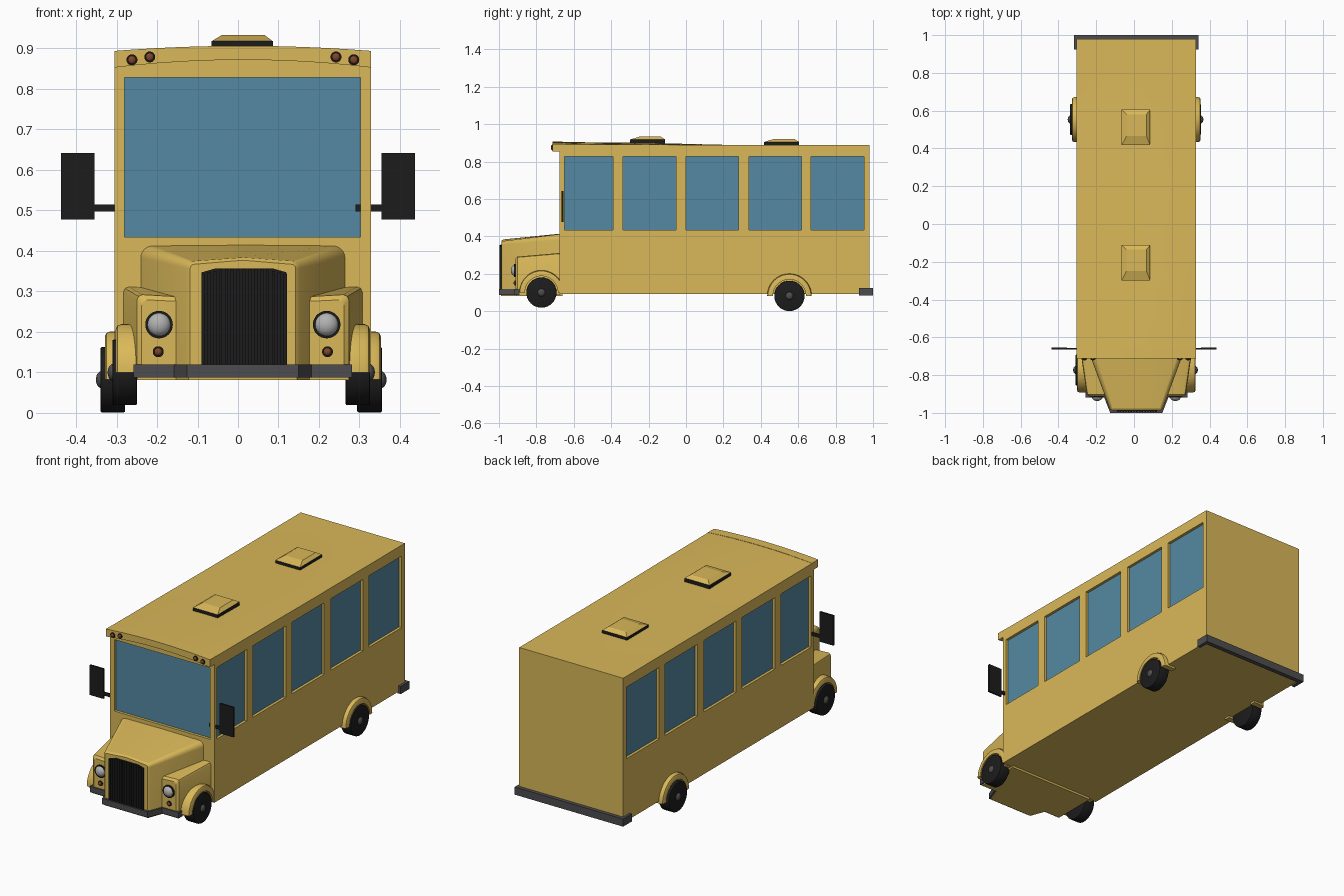
import bpy, bmesh, math
from mathutils import Matrix

if "Cube" in bpy.data.objects:
    bpy.data.objects.remove(bpy.data.objects["Cube"])

CX = 0.012  # body centre line


def material(name, *rgb):
    m = bpy.data.materials.new(name)
    m.diffuse_color = (*rgb, 1)
    m.use_nodes = True
    m.node_tree.nodes["Principled BSDF"].inputs["Base Color"].default_value = m.diffuse_color
    return m


YELLOW = material("yellow_paint", 0.70, 0.48, 0.10)
GLASS = material("blue_glass", 0.09, 0.25, 0.36)
BLACK = material("black_rubber", 0.012, 0.012, 0.012)
DARK = material("dark_grey", 0.075, 0.075, 0.08)
METAL = material("lamp_grey", 0.45, 0.45, 0.45)
AMBER = material("marker_red", 0.22, 0.06, 0.025)


def finish(name, bm, mat, smooth=30):
    bmesh.ops.recalc_face_normals(bm, faces=bm.faces)
    me = bpy.data.meshes.new(name)
    bm.to_mesh(me)
    bm.free()
    ob = bpy.data.objects.new(name, me)
    bpy.context.collection.objects.link(ob)
    me.materials.append(mat)
    if smooth:
        bpy.ops.object.select_all(action='DESELECT')
        ob.select_set(True)
        bpy.context.view_layer.objects.active = ob
        bpy.ops.object.shade_smooth_by_angle(angle=math.radians(smooth))
    return ob


def loft(name, sections, mat, smooth=30):
    bm = bmesh.new()
    rings = [[bm.verts.new(p) for p in s] for s in sections]
    n = len(rings[0])
    for a, b in zip(rings, rings[1:]):
        for i in range(n):
            j = (i + 1) % n
            bm.faces.new((a[i], a[j], b[j], b[i]))
    bm.faces.new(rings[0])
    bm.faces.new(rings[-1])
    return finish(name, bm, mat, smooth)


def boxes(name, spans, mat):
    bm = bmesh.new()
    for x0, x1, y0, y1, z0, z1 in spans:
        m = Matrix.Translation(((x0 + x1) / 2, (y0 + y1) / 2, (z0 + z1) / 2))
        bmesh.ops.create_cube(bm, size=1, matrix=m @ Matrix.Diagonal((x1 - x0, y1 - y0, z1 - z0, 1)))
    return finish(name, bm, mat, 0)


def rect(x0, x1, y0, y1, z):
    return [(x0, y0, z), (x1, y0, z), (x1, y1, z), (x0, y1, z)]


def disc(name, loc, r, depth, axis, mat, bevel=0.0):
    bm = bmesh.new()
    rot = Matrix.Rotation(math.pi / 2, 4, 'Y' if axis == 'X' else 'X')
    bmesh.ops.create_cone(bm, cap_ends=True, segments=32, radius1=r, radius2=r,
                          depth=depth, matrix=Matrix.Translation(loc) @ rot)
    if bevel:
        rim = [e for e in bm.edges if any(len(f.verts) > 4 for f in e.link_faces)]
        bmesh.ops.bevel(bm, geom=rim, offset=bevel, segments=2, affect='EDGES', profile=0.5)
    return finish(name, bm, mat)


def dome(name, loc, size, mat):
    bm = bmesh.new()
    bmesh.ops.create_uvsphere(bm, u_segments=24, v_segments=12, radius=1,
                              matrix=Matrix.Translation(loc) @ Matrix.Diagonal((*size, 1)))
    return finish(name, bm, mat, 60)


def arc_row(y, z, crown, n=12, hw=0.3165):
    return [(CX + hw * u, y, z + crown * (1 - u * u)) for u in (2 * i / n - 1 for i in range(n + 1))]


# Main body, its roof crown fading towards the back
def body_section(y, z, crown):
    return [(CX + 0.3165, y, 0.093), (CX - 0.3165, y, 0.093)] + arc_row(y, z, crown)


body = loft("bus_body", [body_section(-0.675, 0.893, 0.012), body_section(-0.2, 0.891, 0.009),
                         body_section(0.2, 0.888, 0.002), body_section(0.98, 0.888, 0)], YELLOW, 20)

# Window recesses and glass
WINDOWS = [(-0.65, -0.39), (-0.337, -0.053), (0, 0.28), (0.337, 0.617), (0.668, 0.953)]
X0, X1, Z0, Z1, D = CX - 0.3165, CX + 0.3165, 0.435, 0.828, 0.016
cuts = [(-0.28, 0.302, -0.7, -0.675 + D, Z0, Z1)]
panes = [(-0.28, 0.302, -0.675 + D - 0.001, -0.655, Z0, Z1)]
for a, b in WINDOWS:
    cuts += [(X0 - 0.02, X0 + D, a, b, Z0, Z1), (X1 - D, X1 + 0.02, a, b, Z0, Z1)]
    panes += [(X0 + D - 0.001, X0 + D + 0.004, a, b, Z0, Z1), (X1 - D - 0.004, X1 - D + 0.001, a, b, Z0, Z1)]
cutter = boxes("window_cutter", cuts, YELLOW)
mod = body.modifiers.new("windows", 'BOOLEAN')
mod.object, mod.operation, mod.solver = cutter, 'DIFFERENCE', 'EXACT'
bpy.context.view_layer.objects.active = body
bpy.ops.object.modifier_apply(modifier=mod.name)
bpy.data.objects.remove(cutter)
boxes("window_glass", panes, GLASS)

# Visor above the windscreen with marker lamps
loft("front_visor", [arc_row(y, 0.853, 0.019) + arc_row(y, 0.894, 0.0125)[::-1]
                     for y in (-0.713, -0.66)], YELLOW, 20)
for s in (-1, 1):
    for d, z in ((0.274, 0.872), (0.230, 0.879)):
        disc("marker_rim", (CX + s * d, -0.713, z), 0.0135, 0.008, 'Y', BLACK)
        dome("marker_lamp", (CX + s * d, -0.716, z), (0.010, 0.006, 0.010), AMBER)

# Roof hatches
for y, z in ((-0.205, 0.898), (0.511, 0.885)):
    boxes("hatch_base", [(-0.065, 0.086, y - 0.094, y + 0.094, z - 0.01, z + 0.02)], BLACK)
    loft("hatch_lid", [rect(-0.065, 0.086, y - 0.094, y + 0.094, z + 0.02),
                       rect(-0.04, 0.066, y - 0.045, y + 0.07, z + 0.035)], YELLOW, 0)


# Tapering bonnet with rounded shoulders
def bonnet_section(y, hw, z, r, crown):
    left = [(-hw, 0.09)] + [(-hw + r - r * math.cos(t), z - r + r * math.sin(t))
                            for t in (i * math.pi / 12 for i in range(7))]
    pts = left + [(0, z + crown)] + [(-x, h) for x, h in reversed(left)]
    return [(CX + x, y, h) for x, h in pts]


loft("bonnet", [bonnet_section(-0.987, 0.130, 0.367, 0.010, 0.010),
                bonnet_section(-0.977, 0.141, 0.375, 0.018, 0.009),
                bonnet_section(-0.67, 0.254, 0.413, 0.03, 0.002)], YELLOW)

# Grille with vertical slats
GX = 0.015
outline = [(-0.105, 0.11), (0.105, 0.11), (0.105, 0.347), (0.07, 0.357), (-0.07, 0.357), (-0.105, 0.347)]
loft("grille", [[(GX + x, y, z) for x, z in outline] for y in (-0.991, -0.98)], BLACK, 0)
boxes("grille_slats", [(GX + i * 0.0145 - 0.004, GX + i * 0.0145 + 0.004, -0.996, -0.985, 0.11,
                        0.354 - 0.0012 * max(0, abs(i) - 4) * 3) for i in range(-7, 8)], BLACK)

for s in (-1, 1):
    # Headlight fender box
    def fender(y, inner, outer, z_in, z_out):
        r = 0.014
        pts = [(inner, 0.09), (outer, 0.09), (outer, z_out - r), (outer - 0.3 * r, z_out - 0.3 * r),
               (outer - r, z_out), (inner, z_in)]
        return [(CX + s * x, y, z) for x, z in pts]
    loft("headlight_fender", [fender(-0.912, 0.13, 0.250, 0.274, 0.279), fender(-0.902, 0.13, 0.262, 0.285, 0.292),
                              fender(-0.67, 0.13, 0.296, 0.303, 0.312)], YELLOW)
    disc("headlight_rim", (CX + s * 0.207, -0.912, 0.218), 0.034, 0.014, 'Y', BLACK)
    dome("headlight", (CX + s * 0.207, -0.915, 0.218), (0.029, 0.022, 0.029), METAL)
    disc("signal_rim", (CX + s * 0.209, -0.912, 0.151), 0.0135, 0.010, 'Y', BLACK)
    dome("signal_lamp", (CX + s * 0.209, -0.915, 0.151), (0.010, 0.008, 0.010), AMBER)

    # Side mirror
    boxes("side_mirror", [sorted((s * 0.354, s * 0.437)) + [-0.665, -0.655, 0.478, 0.642],
                          sorted((s * 0.29, s * 0.36)) + [-0.664, -0.656, 0.497, 0.515]], BLACK)

    # Wheels, hubs and arches: y, z, tyre centre, arch inner and outer faces
    for end, y, z, wx, a0, a1 in (("front", -0.773, 0.1, 0.288, 0.245, 0.314),
                                  ("rear", 0.553, 0.082, 0.317, 0.27, 0.341)):
        disc(end + "_wheel", (0.008 + s * wx, y, z), 0.081, 0.061, 'X', BLACK, 0.004)
        dome(end + "_hub", (0.008 + s * (wx + 0.028), y, z), (0.014, 0.021, 0.021), DARK)
        prof = [(a0, 0.088), (a1, 0.088), (a1, 0.106), (a1 - 0.004, 0.115), (a1 - 0.013, 0.119), (a0, 0.119)]
        loft(end + "_wheel_arch", [[(CX + s * x, y + r * math.cos(t), z + r * math.sin(t)) for x, r in prof]
                                   for t in (i * math.pi / 24 for i in range(25))], YELLOW)

# Front bumper following the nose in plan
path = [(0.27, -0.89), (0.27, -0.918), (0.17, -0.918), (0.138, -1.0)]
plan = [(-x, y) for x, y in path] + path[::-1]
loft("front_bumper", [[(CX + x, y, z) for x, y in plan] for z in (0.088, 0.12)], DARK, 0)
loft("nose_floor", [[(CX + x * 0.97, y + 0.01, z) for x, y in
                     [(-0.27, -0.67)] + plan + [(0.27, -0.67)]] for z in (0.081, 0.095)], YELLOW, 0)

# Rear bumper wrapping the corners
wrap = [(0.33, 1.0), (0.33, 0.925), (0.312, 0.925), (0.312, 0.975)]
plan = wrap + [(-x, y) for x, y in reversed(wrap)]
loft("rear_bumper", [[(CX + x, y, z) for x, y in plan] for z in (0.083, 0.125)], DARK, 0)
